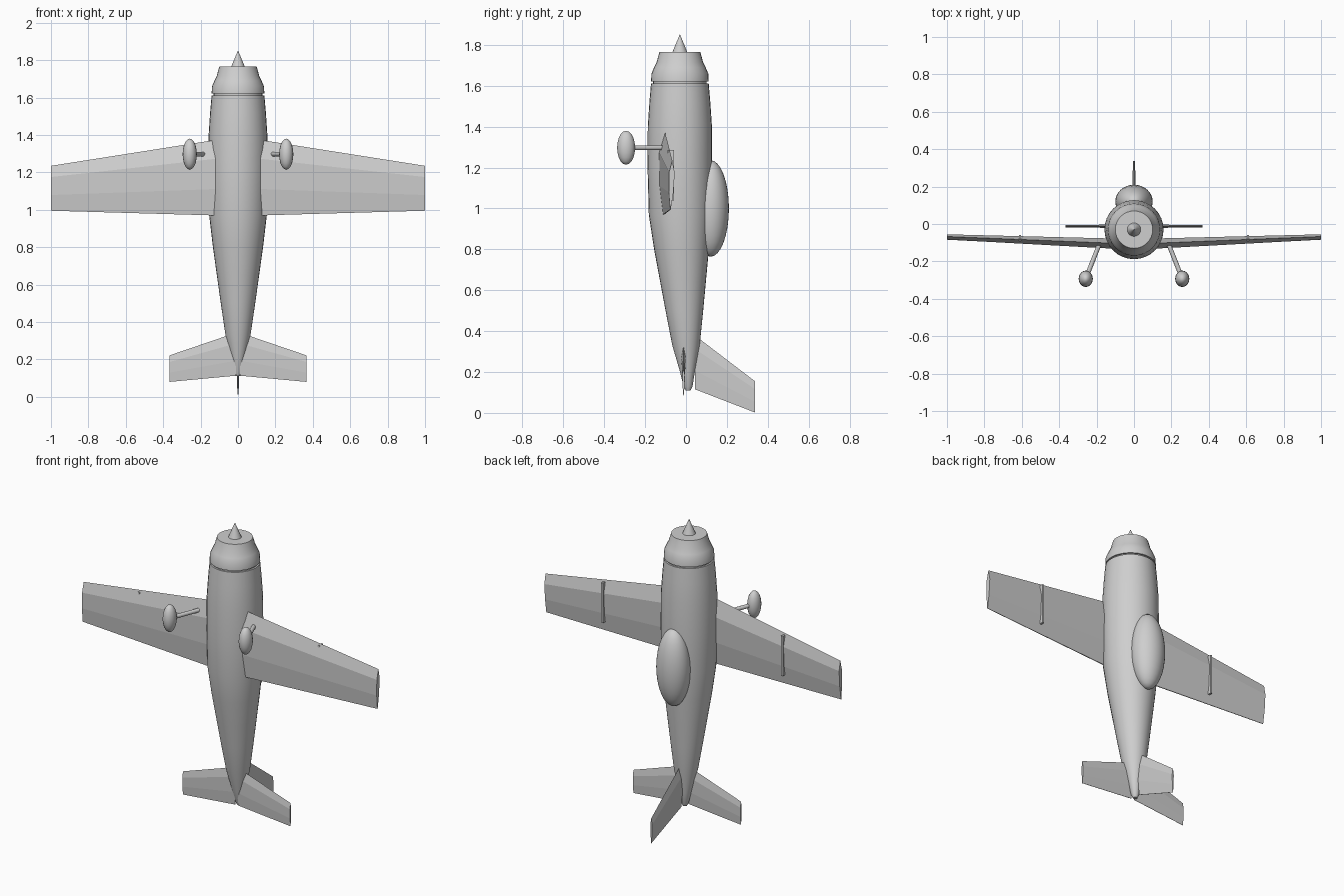
import bpy, bmesh, math
from mathutils import Vector

cube = bpy.data.objects.get("Cube")
if cube:
    bpy.data.objects.remove(cube, do_unlink=True)

# One plain paint for the whole aircraft
grey = bpy.data.materials.new("light_grey")
grey.use_nodes = True
grey.diffuse_color = (0.62, 0.62, 0.62, 1)
grey.node_tree.nodes["Principled BSDF"].inputs["Base Color"].default_value = grey.diffuse_color


def finish(name, bm, angle=35):
    bmesh.ops.recalc_face_normals(bm, faces=bm.faces)
    mesh = bpy.data.meshes.new(name)
    bm.to_mesh(mesh)
    bm.free()
    mesh.materials.append(grey)
    obj = bpy.data.objects.new(name, mesh)
    bpy.context.collection.objects.link(obj)
    bpy.ops.object.select_all(action="DESELECT")
    obj.select_set(True)
    bpy.context.view_layer.objects.active = obj
    bpy.ops.object.shade_smooth_by_angle(angle=math.radians(angle))
    return obj


def loft(name, sections, angle=35):
    """Skin a list of equally long point loops and cap both ends."""
    bm = bmesh.new()
    loops = [[bm.verts.new(p) for p in s] for s in sections]
    n = len(loops[0])
    for a, b in zip(loops, loops[1:]):
        for i in range(n):
            j = (i + 1) % n
            bm.faces.new((a[i], a[j], b[j], b[i]))
    bm.faces.new(loops[0])
    bm.faces.new(loops[-1])
    return finish(name, bm, angle)


def ring(z, radius, y, n=32):
    return [(radius * math.cos(math.tau * i / n),
             y + radius * math.sin(math.tau * i / n), z) for i in range(n)]


def body(name, stations, angle=35):
    return loft(name, [ring(*s) for s in stations], angle)


def ellipsoid(name, centre, radii, u, v):
    bm = bmesh.new()
    bmesh.ops.create_uvsphere(bm, u_segments=u, v_segments=v, radius=1)
    bmesh.ops.scale(bm, vec=radii, verts=bm.verts)
    bmesh.ops.translate(bm, vec=centre, verts=bm.verts)
    return finish(name, bm, 60)


def foil(span, lead, trail, off_lead, off_trail, half):
    """Six-sided aerofoil loop as (span, offset, z)."""
    def at(t, s):
        return (span, off_lead + (off_trail - off_lead) * t + s * half,
                lead + (trail - lead) * t)
    return [at(0, 0), at(0.25, 1), at(0.65, 0.8), at(1, 0.1),
            at(1, -0.1), at(0.65, -0.8), at(0.25, -1)]


def rod(name, start, end, radius, n=12):
    start, end = Vector(start), Vector(end)
    turn = (end - start).to_track_quat("Z", "Y")
    circle = [turn @ Vector(p) for p in ring(0, radius, 0, n)]
    return loft(name, [[start + p for p in circle], [end + p for p in circle]], 50)


# Fuselage, standing on its tail: height, radius, depth offset
body("fuselage", [
    (0.11, 0.012, 0.010), (0.13, 0.022, 0.010), (0.20, 0.036, 0.007),
    (0.33, 0.067, 0.000), (0.50, 0.092, -0.008), (0.65, 0.113, -0.015),
    (0.80, 0.134, -0.022), (0.97, 0.154, -0.028), (1.20, 0.158, -0.030),
    (1.40, 0.157, -0.030), (1.52, 0.149, -0.030), (1.612, 0.141, -0.030)])

# Engine cowl, set off by a narrow groove
body("cowl_joint", [(1.60, 0.131, -0.03), (1.63, 0.131, -0.03)])
body("engine_cowl", [
    (1.622, 0.141, -0.03), (1.66, 0.139, -0.03), (1.69, 0.126, -0.03),
    (1.715, 0.114, -0.03), (1.765, 0.100, -0.03)])
body("spinner", [(1.755, 0.040, -0.03), (1.80, 0.022, -0.03), (1.85, 0.001, -0.03)], 50)

# Canopy
ellipsoid("canopy", (0, 0.12, 1.0), (0.10, 0.09, 0.236), 32, 16)

# Wings, tailplanes, fences and landing gear on both sides
for side, s in (("left", 1), ("right", -1)):
    def mirrored(loop):
        return [(s * x, y, z) for x, y, z in loop]

    loft(side + "_wing", [
        mirrored(foil(0.06, 1.383, 0.968, -0.105, -0.112, 0.028)),
        mirrored(foil(1.0, 1.235, 0.995, -0.067, -0.076, 0.014))], 5)
    loft(side + "_tailplane", [
        mirrored(foil(0.01, 0.343, 0.113, -0.012, -0.012, 0.010)),
        mirrored(foil(0.365, 0.222, 0.08, -0.012, -0.012, 0.006))], 2)

    # Chordwise fence on the upper wing surface
    loft(side + "_wing_fence", [
        [(s * (0.61 + dx), y, z) for dx, y in
         ((-0.006, -0.09), (0.006, -0.09), (0.006, -0.058), (-0.006, -0.058))]
        for z in (1.04, 1.285)])

    rod(side + "_gear_strut", (s * 0.18, -0.095, 1.297), (s * 0.255, -0.285, 1.297), 0.012)
    ellipsoid(side + "_wheel", (s * 0.258, -0.293, 1.297), (0.038, 0.044, 0.083), 16, 10)

# Upright fin: aerofoil loops turned so the span runs along depth
loft("tail_fin", [[(off, span, z) for span, off, z in foil(*f)] for f in (
    (0.045, 0.378, 0.115, 0, 0, 0.010), (0.337, 0.155, 0.002, 0, 0, 0.006))], 2)
